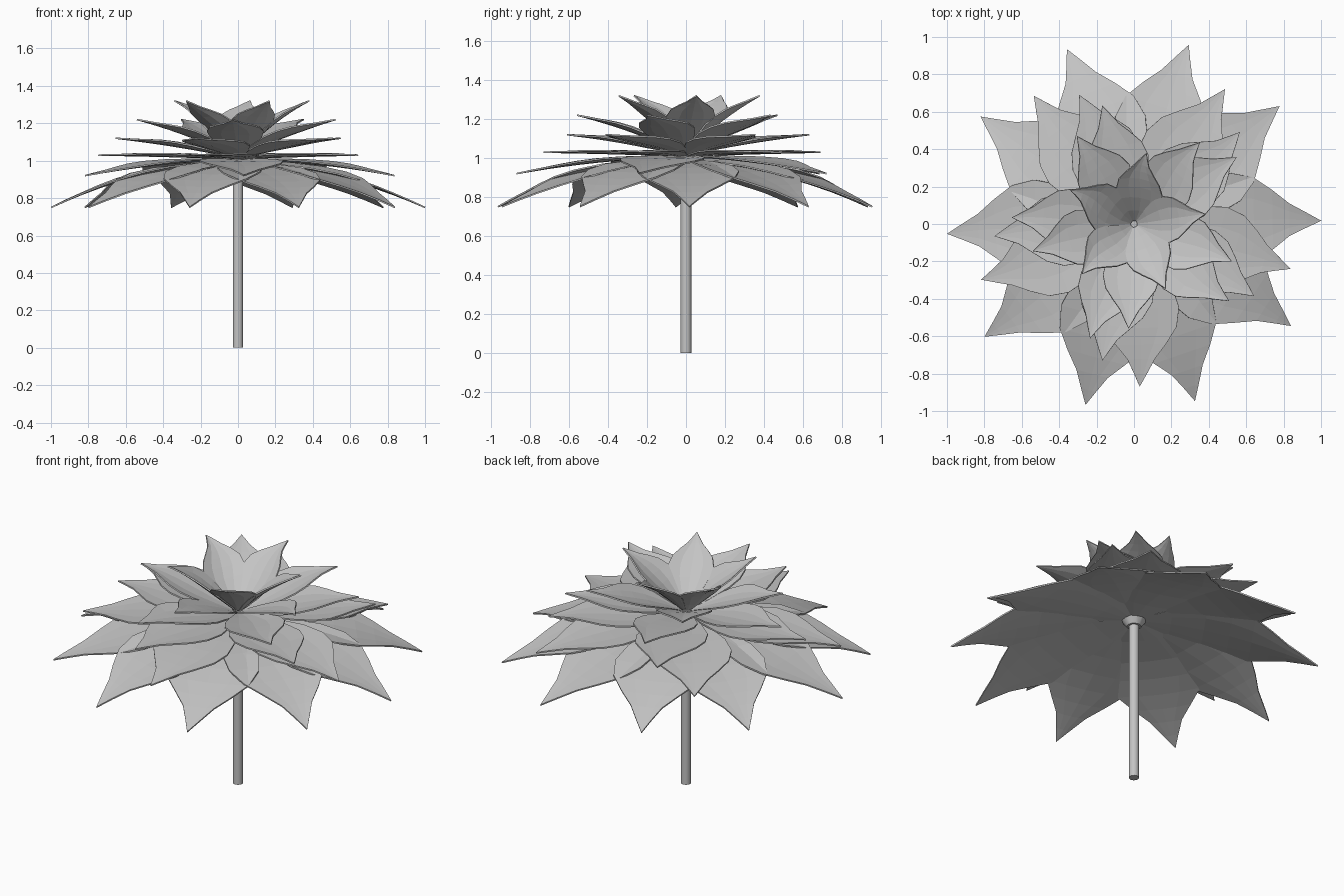
import bpy, math, random
from mathutils import Matrix

cube = bpy.data.objects.get("Cube")
if cube:
    bpy.data.objects.remove(cube, do_unlink=True)
random.seed(4)

grey = bpy.data.materials.new("soft grey")
grey.use_nodes = True
grey.diffuse_color = (0.55, 0.55, 0.55, 1)
grey.node_tree.nodes["Principled BSDF"].inputs["Base Color"].default_value = (0.55, 0.55, 0.55, 1)

# Half-width of a petal along its length: narrow base, broad middle, drawn-out tip
OUTLINE = [(0.05, 0.04), (0.2, 0.14), (0.38, 0.23), (0.52, 0.255),
           (0.64, 0.225), (0.74, 0.155), (0.83, 0.085), (0.92, 0.04)]
ACROSS = [-1, -0.5, 0, 0.5, 1]


def petal(name, angle, reach, base_z, tip_z, arch, cup):
    rise = tip_z - base_z
    length = math.hypot(reach, rise)
    verts, faces = [], []
    sway = random.uniform(-0.02, 0.02)
    n = len(ACROSS)
    for t, w in OUTLINE:
        z = base_z + rise * (t + arch * t * (1 - t))
        # cupped edges lean inwards on steep petals
        lean = max(0, rise) / length
        for u in ACROSS:
            lift = cup * u * u * w / 0.25
            verts.append((t * reach - lift * lean,
                          u * w * length + sway * math.sin(t * math.pi * 2),
                          z + lift * (1 - lean)))
    for row in range(len(OUTLINE) - 1):
        for col in range(n - 1):
            a = row * n + col
            faces.append((a, a + n, a + n + 1, a + 1))
    tip = len(verts)
    verts.append((reach, 0, tip_z))
    for col in range(n - 1):
        a = tip - n + col
        faces.append((a, tip, a + 1))
    mesh = bpy.data.meshes.new(name)
    mesh.from_pydata(verts, [], faces)
    mesh.transform(Matrix.Rotation(math.radians(angle), 4, 'Z'))
    mesh.materials.append(grey)
    obj = bpy.data.objects.new(name, mesh)
    bpy.context.collection.objects.link(obj)
    thick = obj.modifiers.new("thickness", 'SOLIDIFY')
    thick.thickness = 0.008
    thick.offset = 0


# Petal whorls: name, first angle, reach, base height, tip height, arch, cup
WHORLS = [
    ("skirt_petal_low", 1, 1.0, 0.985, 0.75, -0.9, 0.015),
    ("skirt_petal_high", 39, 1.0, 0.995, 0.75, -0.9, 0.015),
    ("drooping_petal", 56, 0.87, 1.005, 0.92, -0.9, 0.015),
    ("level_petal", 41, 0.75, 1.01, 1.03, 0.5, 0.015),
    ("raised_petal", 33, 0.655, 1.015, 1.12, 0.3, 0.025),
    ("upper_petal", 51, 0.56, 1.02, 1.22, 0.3, 0.03),
    ("crown_petal", 8, 0.385, 1.02, 1.32, 0.35, 0.04),
]
for name, start, *shape in WHORLS:
    for i in range(5):
        petal(f"{name}_{i + 1}", start + 72 * i, *shape)


def tapered(name, r_low, r_high, low, high, sides):
    bpy.ops.mesh.primitive_cone_add(vertices=sides, radius1=r_low, radius2=r_high,
                                    depth=high - low, location=(0, 0, (low + high) / 2))
    obj = bpy.context.object
    obj.name = name
    obj.data.materials.append(grey)
    bpy.ops.object.shade_smooth_by_angle(angle=math.radians(40))


# Stem and the small hub that gathers the petals
tapered("stem", 0.028, 0.028, 0, 0.99, 12)
tapered("hub", 0.04, 0.09, 0.945, 1.015, 12)
